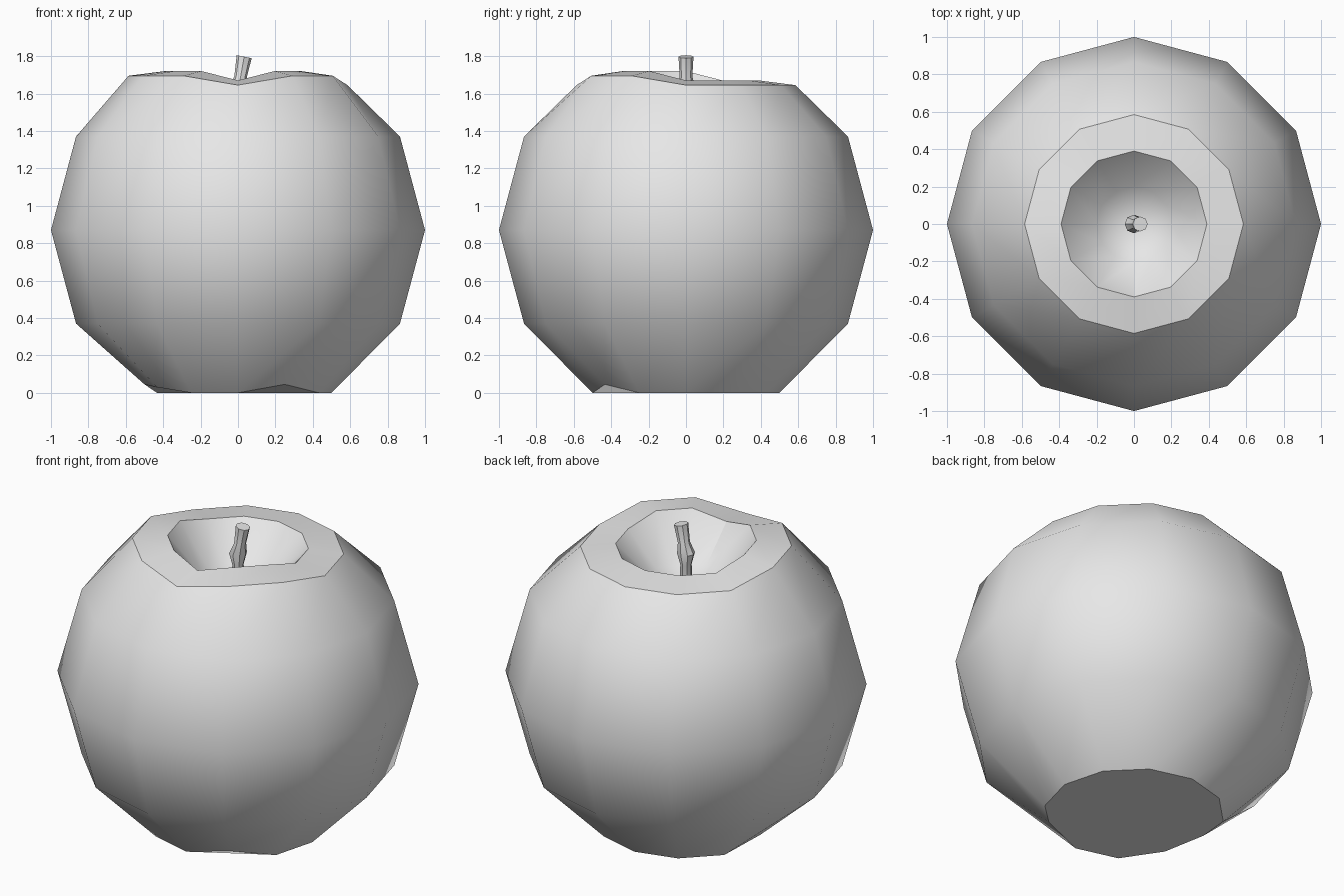
import bpy, bmesh
from math import cos, sin, pi, radians

cube = bpy.data.objects.get("Cube")
if cube:
    bpy.data.objects.remove(cube, do_unlink=True)

SIDES = 12

grey = bpy.data.materials.new("plain grey")
grey.use_nodes = True
grey.diffuse_color = (0.8, 0.8, 0.8, 1)
grey.node_tree.nodes["Principled BSDF"].inputs["Base Color"].default_value = (0.8, 0.8, 0.8, 1)


def add_ring(bm, radius, z, sides, centre=(0, 0), lift=None, slope=0):
    """Ring of vertices; lift raises chosen indices, slope tilts it along x."""
    lift = lift or {}
    ring = []
    for i in range(sides):
        a = 2 * pi * i / sides
        x, y = radius * cos(a), radius * sin(a)
        ring.append(bm.verts.new((centre[0] + x, centre[1] + y, z + slope * x + lift.get(i, 0))))
    return ring


def bridge(bm, low, high):
    n = len(low)
    for i in range(n):
        j = (i + 1) % n
        bm.faces.new((low[i], low[j], high[j], high[i]))


def finish(bm, name):
    bmesh.ops.recalc_face_normals(bm, faces=bm.faces)
    mesh = bpy.data.meshes.new(name)
    bm.to_mesh(mesh)
    bm.free()
    mesh.materials.append(grey)
    obj = bpy.data.objects.new(name, mesh)
    bpy.context.collection.objects.link(obj)
    bpy.ops.object.select_all(action='DESELECT')
    obj.select_set(True)
    bpy.context.view_layer.objects.active = obj
    bpy.ops.object.shade_smooth_by_angle(angle=radians(34))
    return obj


# Fruit body: faceted globe with an uneven rim and a hollow on top
bm = bmesh.new()
rim_lift = {i: 0.05 for i in (6, 7, 8, 10, 11)}
base_lift = {6: 0.045, 7: 0.03, 10: 0.045}
profile = [
    (0.5, 0.0, base_lift),
    (0.866, 0.37, None),
    (1.0, 0.87, None),
    (0.866, 1.37, None),
    (0.585, 1.645, rim_lift),
    (0.39, 1.67, rim_lift),
    (0.2, 1.48, None),
]
rings = [add_ring(bm, r, z, SIDES, lift=lift) for r, z, lift in profile]
for low, high in zip(rings, rings[1:]):
    bridge(bm, low, high)
bm.faces.new(rings[0])
pit = bm.verts.new((0, 0, 1.4))
for i in range(SIDES):
    bm.faces.new((rings[-1][i], rings[-1][(i + 1) % SIDES], pit))
finish(bm, "fruit_body")

# Stem: thin, knobbly and leaning to the left
bm = bmesh.new()
stem = [
    (0.035, 1.38, 0.0, 0),
    (0.032, 1.56, 0.0, 0),
    (0.05, 1.63, 0.0, 0),
    (0.034, 1.69, 0.014, 0),
    (0.04, 1.797, 0.033, -0.2),
]
rings = [add_ring(bm, r, z, 8, (x, 0), slope=s) for r, z, x, s in stem]
for low, high in zip(rings, rings[1:]):
    bridge(bm, low, high)
bm.faces.new(rings[0])
bm.faces.new(rings[-1])
finish(bm, "stem")
